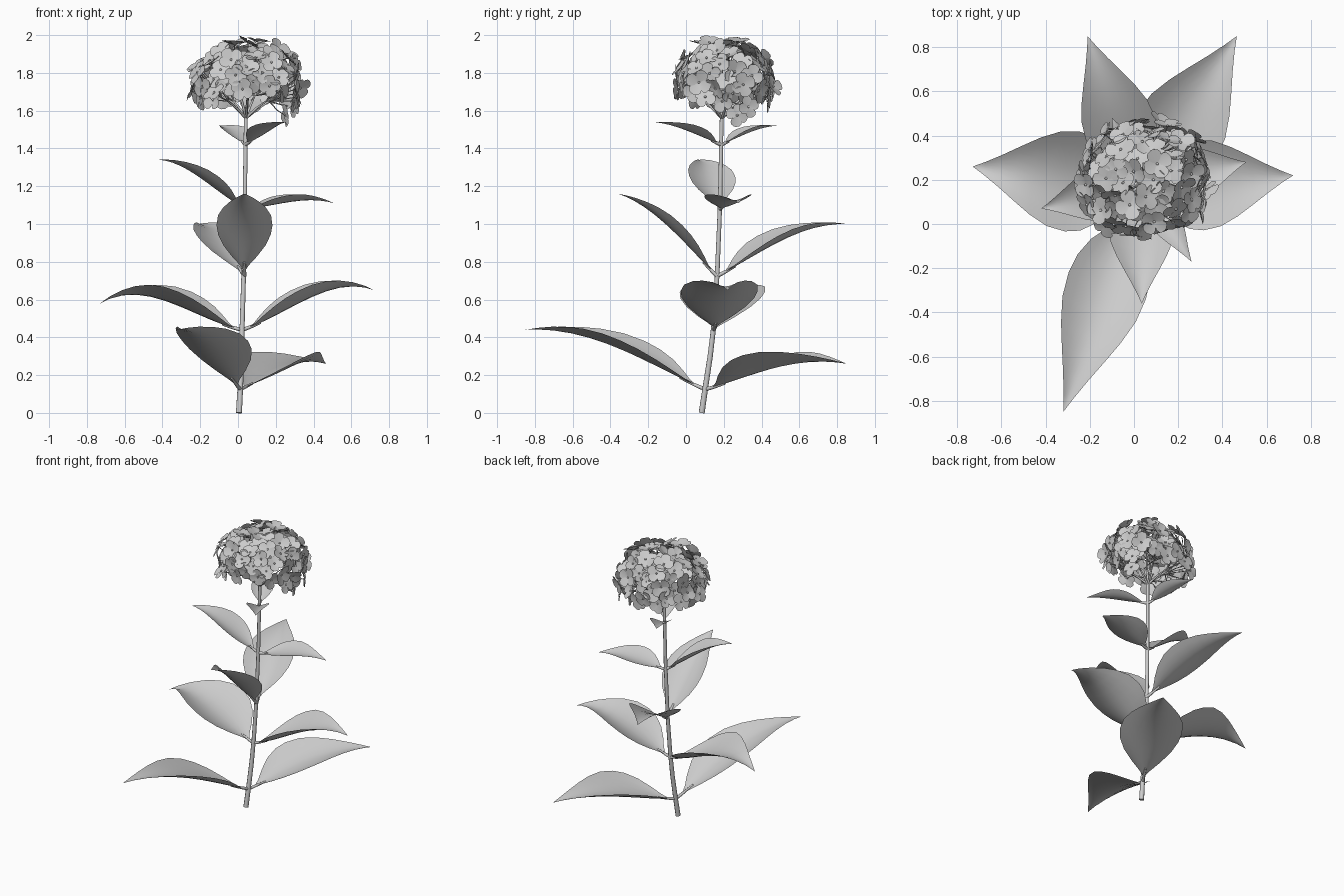
import bpy, bmesh, math, random
from mathutils import Vector, Quaternion

if "Cube" in bpy.data.objects:
    bpy.data.objects.remove(bpy.data.objects["Cube"])

random.seed(4)
Z = Vector((0, 0, 1))


def finish(name, bm):
    me = bpy.data.meshes.new(name)
    bm.to_mesh(me)
    bm.free()
    for p in me.polygons:
        p.use_smooth = True
    ob = bpy.data.objects.new(name, me)
    bpy.context.collection.objects.link(ob)
    return ob


def tubes(name, paths, radius, res=2):
    """Bevelled curve; each path is a list of (point, radius factor)."""
    cu = bpy.data.curves.new(name, 'CURVE')
    cu.dimensions = '3D'
    cu.bevel_depth = radius
    cu.bevel_resolution = res
    cu.use_fill_caps = True
    for path in paths:
        sp = cu.splines.new('POLY')
        sp.points.add(len(path) - 1)
        for pt, (co, r) in zip(sp.points, path):
            pt.co = (*co, 1)
            pt.radius = r
    ob = bpy.data.objects.new(name, cu)
    bpy.context.collection.objects.link(ob)


# Stem, leaning back at the foot
stem = [(0.005, 0.083, 0), (0.012, 0.102, 0.13), (0.018, 0.128, 0.3), (0.022, 0.147, 0.46),
        (0.03, 0.165, 0.73), (0.036, 0.18, 1.1), (0.04, 0.186, 1.42), (0.042, 0.19, 1.62)]
tubes("stem", [[(p, 1.08 - 0.06 * i) for i, p in enumerate(stem)]], 0.0155)

# Leaves: outline along the length as (position, width)
OUTLINE = [(0.06, 0.04), (0.10, 0.17), (0.16, 0.45), (0.24, 0.75), (0.33, 0.94), (0.42, 1), (0.53, 0.95),
           (0.64, 0.77), (0.74, 0.55), (0.84, 0.32), (0.93, 0.13), (1, 0)]
ACROSS = [-1, -0.75, -0.5, -0.25, 0, 0.25, 0.5, 0.75, 1]


def leaf(name, base, tip, half, lift, cup, late=1.5):
    base, tip = Vector(base), Vector(tip)
    d = tip - base
    side = d.cross(Z).normalized()
    up = side.cross(d).normalized()
    peak = late / (late + 1)
    scale = lift / (peak ** late * (1 - peak))

    def rib(t):     # arches highest past the middle
        return base + d * t + Z * scale * t ** late * (1 - t)

    bm = bmesh.new()
    rows = []
    for t, w in OUTLINE:
        w *= half
        rows.append([bm.verts.new(rib(t) + side * u * w + up * cup * w * abs(u) ** 1.8)
                     for u in ACROSS])
    for a, b in zip(rows, rows[1:]):
        for i in range(len(ACROSS) - 1):
            bm.faces.new((a[i], a[i + 1], b[i + 1], b[i]))
    bmesh.ops.remove_doubles(bm, verts=bm.verts, dist=1e-5)
    finish(name, bm)
    return [(rib(t), 1 - 3 * t) for t in (0, 0.04, 0.08, 0.14)]


NODES = [  # stem point, then (tip, half width, lift, cup, lateness) for the opposite pair
    ((0.012, 0.102, 0.125), ((-0.32, -0.85, 0.44), 0.185, 0.07, 0.36), ((0.465, 0.85, 0.26), 0.205, 0.05, 0.4)),
    ((0.022, 0.147, 0.44), ((-0.73, 0.26, 0.58), 0.228, 0.085, 0.37, 2), ((0.72, 0.22, 0.65), 0.205, 0.07, 0.35, 2)),
    ((0.034, 0.165, 0.725), ((0.035, -0.36, 1.16), 0.148, 0.05, 0.38), ((-0.21, 0.85, 1.0), 0.165, 0.055, 0.33)),
    ((0.036, 0.18, 1.08), ((-0.42, 0.07, 1.34), 0.125, 0.035, 0.36, 2), ((0.508, 0.28, 1.11), 0.125, 0.025, 0.33, 2)),
    ((0.04, 0.186, 1.42), ((0.26, -0.17, 1.54), 0.075, 0.015, 0.4), ((-0.1, 0.48, 1.52), 0.075, 0.015, 0.4)),
]
petioles = []
for n, (base, *pair) in enumerate(NODES, 1):
    for s, spec in zip("ab", pair):
        petioles.append(leaf(f"leaf_{n}{s}", base, *spec))
tubes("leaf_stalks", petioles, 0.011)

# Flower head: four-petalled florets spread over a dome
CENTRE = Vector((0.045, 0.2, 1.725))
FORK = Vector((0.042, 0.19, 1.56))
PETAL = [(0.0, 0.003), (0.012, 0.018), (0.026, 0.029), (0.04, 0.031), (0.052, 0.023), (0.059, 0.006)]
flowers, hearts = bmesh.new(), bmesh.new()
florets = []


def floret(pos, normal):
    q = Z.rotation_difference(normal) @ Quaternion(Z, random.uniform(0, 6.28))
    size = random.uniform(0.92, 1.12)
    cup = random.uniform(-0.1, 0.3)
    for k in range(4):
        turn = q @ Quaternion(Z, k * math.pi / 2 + random.uniform(-0.1, 0.1))
        lift = 0.002 * (k % 2)
        rows = []
        for r, w in PETAL:
            h = r * cup + lift
            rows.append([flowers.verts.new(pos + turn @ Vector((r + 0.003, u * w, h + 0.15 * w * u * u)) * size)
                         for u in (-1, 0, 1)])
        for a, b in zip(rows, rows[1:]):
            for i in range(2):
                flowers.faces.new((a[i], b[i], b[i + 1], a[i + 1]))
    new = bmesh.ops.create_icosphere(hearts, subdivisions=1, radius=0.007)["verts"]
    bmesh.ops.translate(hearts, verts=new, vec=pos + normal * 0.003)
    florets.append((pos, normal))


COUNT = 90
for i in range(COUNT):
    s = 0.985 - (i / COUNT) * 1.33
    az = i * 2.39996
    c = math.sqrt(1 - s * s)
    v = Vector((c * math.cos(az), c * math.sin(az), s))
    if s < -0.14 and v.y < 0 and abs(v.x) < 0.6:      # open gap low at the front
        continue
    k = random.uniform(0.84, 1.05)
    pos = CENTRE + Vector((v.x * 0.285, v.y * 0.262, v.z * 0.245)) * k
    tilt = Vector([random.uniform(-0.5, 0.5) for _ in range(3)])
    floret(pos, (v + tilt + Z * 0.1).normalized())
# A few hanging florets on the right
for p in [(0.25, 0.27, 1.575), (0.29, 0.33, 1.62)]:
    v = Vector(p) - CENTRE
    floret(Vector(p), Vector((v.x, v.y, 0.02)).normalized())
finish("floret_petals", flowers)
finish("floret_centres", hearts)

# Branches under the head, each splitting into fine stalks
hubs = [FORK + Vector((0.13 * math.cos(a), 0.13 * math.sin(a), h))
        for a, h in [(k * math.tau / 7 + 0.3, 0.09 + 0.03 * (k % 2)) for k in range(7)]]
hubs += [FORK + Vector((0.02, 0.01, 0.22)), FORK + Vector((-0.05, -0.03, 0.2))]
tubes("branches", [[(FORK, 1.2), (FORK.lerp(h, 0.5) + Z * 0.006, 1), (h, 0.7)] for h in hubs], 0.0065, 1)
stalks = []
for pos, normal in florets:
    hub = min(hubs, key=lambda h: (h - pos).length)
    stalks.append([(hub, 1), (hub.lerp(pos, 0.6) - normal * 0.012, 0.8), (pos, 0.7)])
tubes("floret_stalks", stalks, 0.0035, 0)
